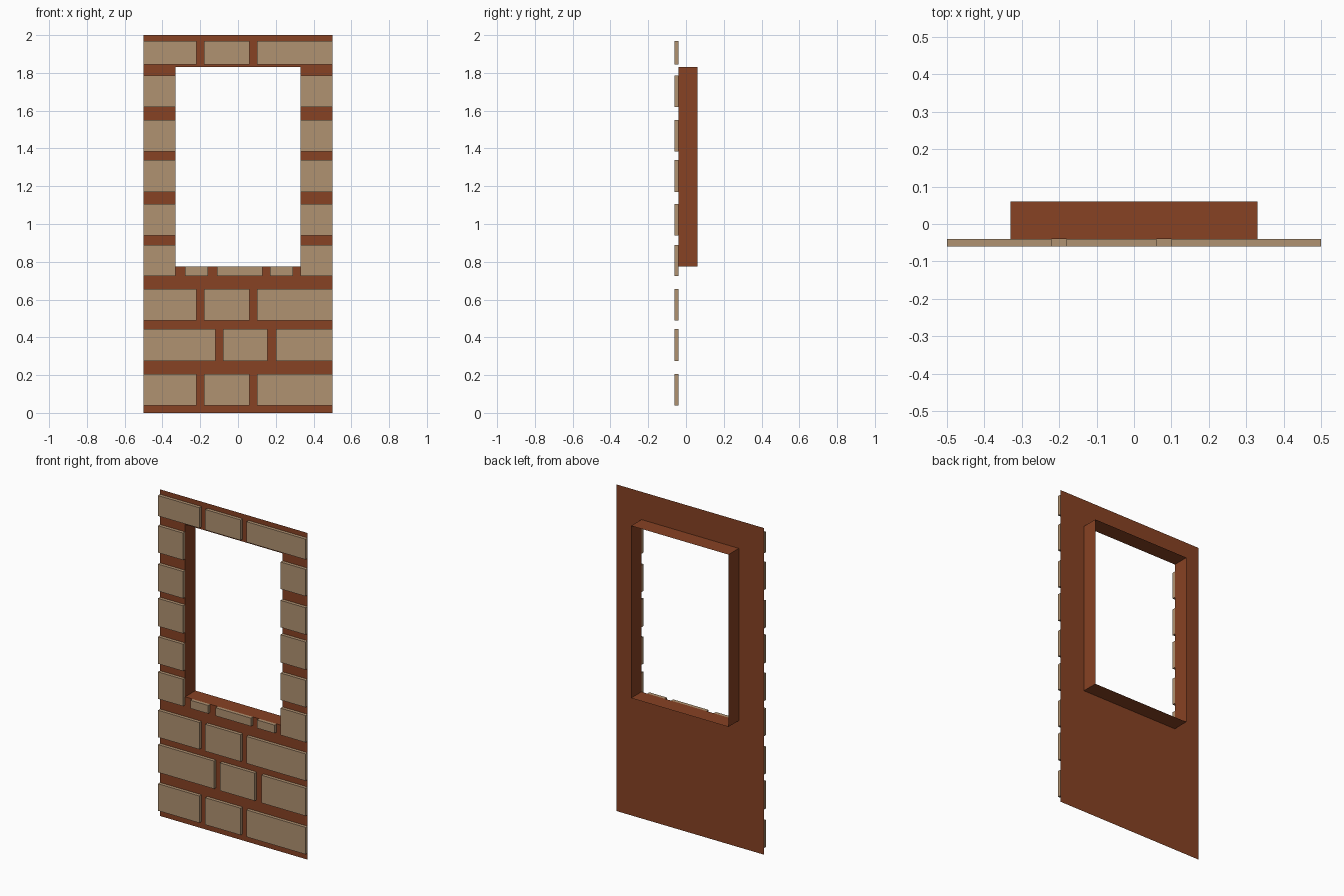
import bpy, bmesh

if "Cube" in bpy.data.objects:
    bpy.data.objects.remove(bpy.data.objects["Cube"])

WALL_Y, BRICK_Y, REVEAL_Y = -0.04, -0.06, 0.06
OX, OZ0, OZ1 = 0.33, 0.775, 1.83      # window opening


def material(name, rgb):
    m = bpy.data.materials.new(name)
    m.diffuse_color = (*rgb, 1)
    m.use_nodes = True
    m.node_tree.nodes["Principled BSDF"].inputs["Base Color"].default_value = m.diffuse_color
    return m


mortar = material("red_brown_mortar", (0.242, 0.054, 0.017))
tan = material("tan_brick", (0.434, 0.287, 0.165))


def make_object(name, quads, mat):
    bm = bmesh.new()
    for q in quads:
        bm.faces.new([bm.verts.new(p) for p in q])
    bmesh.ops.remove_doubles(bm, verts=bm.verts, dist=1e-5)
    mesh = bpy.data.meshes.new(name)
    bm.to_mesh(mesh)
    bm.free()
    mesh.materials.append(mat)
    ob = bpy.data.objects.new(name, mesh)
    bpy.context.collection.objects.link(ob)


def brick(name, x0, x1, z0, z1):
    # front face plus four edges; the back sits open against the wall
    c = [(x0, z0), (x1, z0), (x1, z1), (x0, z1)]
    quads = [[(x, BRICK_Y, z) for x, z in c]]
    for (ax, az), (bx, bz) in zip(c, c[1:] + c[:1]):
        quads.append([(bx, BRICK_Y, bz), (ax, BRICK_Y, az),
                      (ax, WALL_Y, az), (bx, WALL_Y, bz)])
    make_object(name, quads, tan)


# Thin wall sheet with a window opening
xs, zs = [-0.5, -OX, OX, 0.5], [0, OZ0, OZ1, 2]
make_object("wall_panel", [
    [(xs[i], WALL_Y, zs[j]), (xs[i + 1], WALL_Y, zs[j]),
     (xs[i + 1], WALL_Y, zs[j + 1]), (xs[i], WALL_Y, zs[j + 1])]
    for i in range(3) for j in range(3) if (i, j) != (1, 1)], mortar)

# Window reveal: thin sleeve running back from the opening, facing inward
ring = [(-OX, OZ0), (OX, OZ0), (OX, OZ1), (-OX, OZ1)]
make_object("window_reveal", [
    [(ax, WALL_Y, az), (bx, WALL_Y, bz), (bx, REVEAL_Y, bz), (ax, REVEAL_Y, az)]
    for (ax, az), (bx, bz) in zip(ring, ring[1:] + ring[:1])], mortar)

# Full-width brick courses and the sill course
course_a = [(-0.5, -0.22), (-0.18, 0.06), (0.10, 0.5)]
course_b = [(-0.5, -0.12), (-0.08, 0.155), (0.20, 0.5)]
sill = [(-0.28, -0.16), (-0.11, 0.13), (0.17, 0.29)]
courses = [("bottom_brick", course_a, 0.04, 0.205),
           ("middle_brick", course_b, 0.275, 0.445),
           ("upper_brick", course_a, 0.49, 0.655),
           ("sill_brick", sill, 0.725, 0.775),
           ("lintel_brick", course_a, 1.845, 1.97)]
for name, spans, z0, z1 in courses:
    for n, (x0, x1) in enumerate(spans, 1):
        brick(f"{name}_{n}", x0, x1, z0, z1)

# Jamb bricks either side of the window
jambs = [(0.725, 0.89), (0.94, 1.105), (1.17, 1.34), (1.385, 1.55), (1.62, 1.785)]
for n, (z0, z1) in enumerate(jambs, 1):
    brick(f"left_jamb_brick_{n}", -0.5, -OX, z0, z1)
    brick(f"right_jamb_brick_{n}", OX, 0.5, z0, z1)
